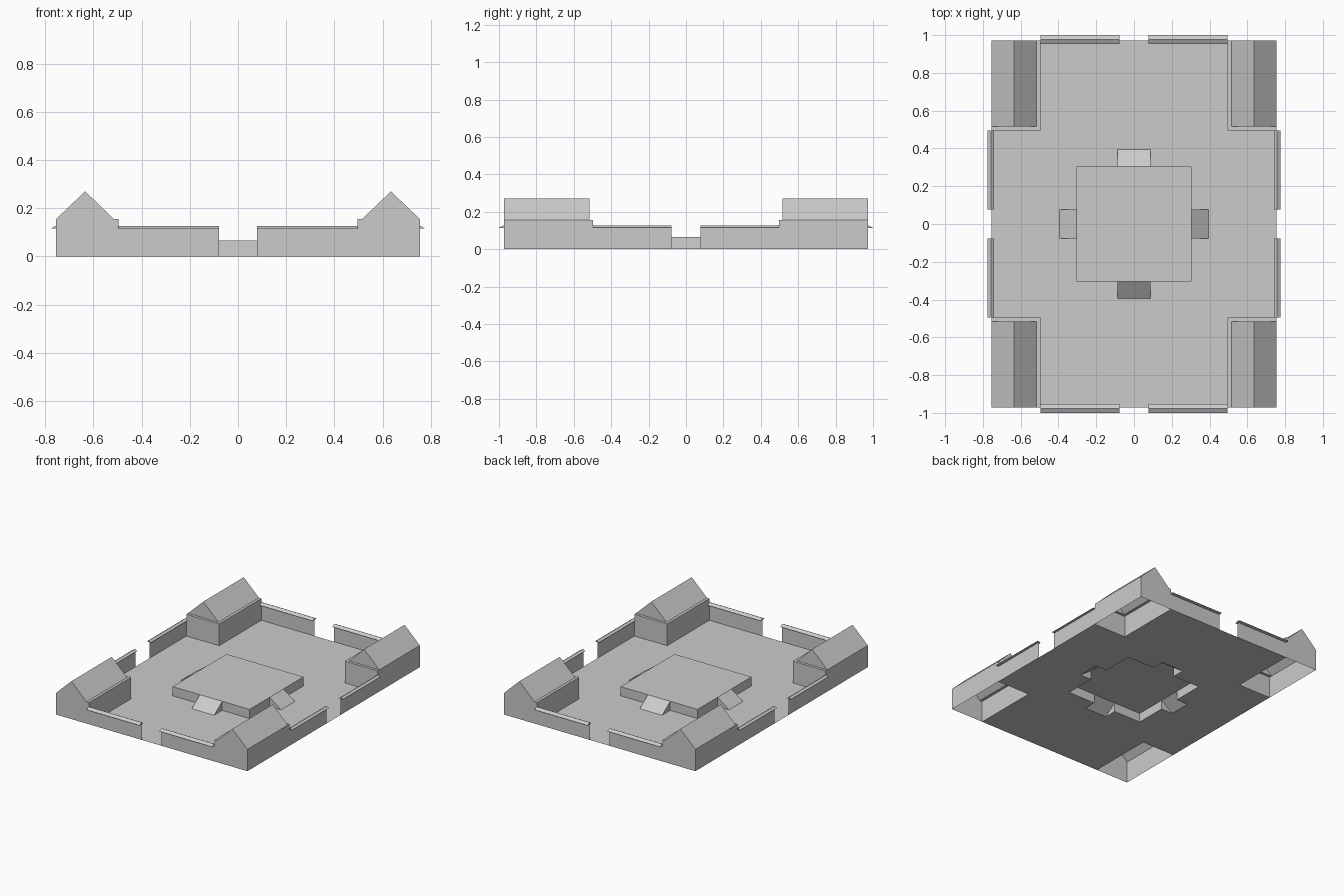
import bpy
from mathutils import Vector

if "Cube" in bpy.data.objects:
    bpy.data.objects.remove(bpy.data.objects["Cube"])

stone = bpy.data.materials.new("grey stone")
stone.diffuse_color = (0.6, 0.6, 0.6, 1)
stone.use_nodes = True
stone.node_tree.nodes["Principled BSDF"].inputs["Base Color"].default_value = stone.diffuse_color

# Main dimensions of one quarter of the walled court
EX, EY = 0.755, 0.972         # outer edge
IN, LEDGE = 0.496, 0.515      # inner corner of the pavilions, start of their roofs
EAVE, RIDGE = 0.155, 0.27     # pavilion heights
GATE = 0.078                  # half width of the gate gaps
P, R, H = 0.304, 0.395, 0.065 # platform half size, ramp end, platform height
WF, WS = 0.088, 0.078         # half widths of front and side ramps


def part(name, faces, core):
    """Quarter mesh with faces turned away from core, mirrored over x and y."""
    verts, index, polys = [], {}, []
    for face in faces:
        pts = [Vector(p) for p in face]
        centre = sum(pts, Vector()) / len(pts)
        normal = (pts[1] - pts[0]).cross(pts[2] - pts[0])
        if normal.dot(centre - Vector(core)) < 0:
            pts.reverse()
        poly = []
        for p in pts:
            key = tuple(round(c, 5) for c in p)
            if key not in index:
                index[key] = len(verts)
                verts.append(key)
            poly.append(index[key])
        polys.append(poly)
    mesh = bpy.data.meshes.new(name)
    mesh.from_pydata(verts, [], polys)
    mesh.materials.append(stone)
    obj = bpy.data.objects.new(name, mesh)
    bpy.context.collection.objects.link(obj)
    mod = obj.modifiers.new("mirror", 'MIRROR')
    mod.use_axis = (True, True, False)
    return obj


def flat(x0, x1, y0, y1, z):
    return [(x0, y0, z), (x1, y0, z), (x1, y1, z), (x0, y1, z)]


def upright(a, b, z0, z1):
    return [(*a, z0), (*b, z0), (*b, z1), (*a, z1)]


# Courtyard floor, left open under the platform, ramps and pavilions
def is_floor(x, y):
    under_platform = x < P and y < P
    under_ramp = (x < WF and y < R) or (y < WS and x < R)
    under_pavilion = x > IN and y > IN
    return not (under_platform or under_ramp or under_pavilion)


xs = [0, WF, P, R, IN, EX]
ys = [0, WS, P, R, IN, EY]
floor = [flat(x0, x1, y0, y1, 0)
         for x0, x1 in zip(xs, xs[1:]) for y0, y1 in zip(ys, ys[1:])
         if is_floor((x0 + x1) / 2, (y0 + y1) / 2)]
part("courtyard_floor", floor, (0, 0, -1))

# Raised central platform
part("platform", [
    flat(0, P, 0, P, H),
    upright((P, WS), (P, P), 0, H),
    upright((WF, P), (P, P), 0, H),
], (0, 0, 0))

# Ramps up to the platform
part("end_ramps", [
    [(0, P, H), (WF, P, H), (WF, R, 0), (0, R, 0)],
    [(WF, P, H), (WF, P, 0), (WF, R, 0)],
], (0, 0, 0))
part("side_ramps", [
    [(P, 0, H), (P, WS, H), (R, WS, 0), (R, 0, 0)],
    [(P, WS, H), (P, WS, 0), (R, WS, 0)],
], (0, 0, 0))

# Thin boundary walls
part("end_walls", [upright((GATE, EY), (IN, EY), 0, 0.114)], (0, 0, 0))
part("side_walls", [upright((EX, GATE), (EX, IN), 0, 0.116)], (0, 0, 0))


# Small gabled caps along the walls
def cap(name, line, half, z0, z1, along_x):
    def at(t, off, z):
        return (t, line + off, z) if along_x else (line + off, t, z)
    profile = [(-half, z0), (half, z0), (0, z1)]
    near = [at(GATE, *p) for p in profile]
    far = [at(IN, *p) for p in profile]
    faces = [near, far]
    for i in range(3):
        j = (i + 1) % 3
        faces.append([near[i], near[j], far[j], far[i]])
    part(name, faces, at((GATE + IN) / 2, 0, z0 + 0.4 * (z1 - z0)))


cap("end_wall_caps", 0.976, 0.024, 0.114, 0.127, True)
cap("side_wall_caps", 0.758, 0.017, 0.116, 0.127, False)

# Corner pavilions: walls, narrow ledge and gabled roof, open below
MID = (LEDGE + EX) / 2
part("corner_pavilions", [
    upright((IN, IN), (EX, IN), 0, EAVE),
    upright((IN, IN), (IN, EY), 0, EAVE),
    upright((EX, IN), (EX, EY), 0, EAVE),
    upright((IN, EY), (EX, EY), 0, EAVE),
    flat(IN, EX, IN, LEDGE, EAVE),
    flat(IN, LEDGE, LEDGE, EY, EAVE),
], (0.63, 0.74, 0.05))
part("pavilion_roofs", [
    [(LEDGE, LEDGE, EAVE), (MID, LEDGE, RIDGE), (MID, EY, RIDGE), (LEDGE, EY, EAVE)],
    [(EX, LEDGE, EAVE), (MID, LEDGE, RIDGE), (MID, EY, RIDGE), (EX, EY, EAVE)],
    [(LEDGE, LEDGE, EAVE), (EX, LEDGE, EAVE), (MID, LEDGE, RIDGE)],
    [(LEDGE, EY, EAVE), (EX, EY, EAVE), (MID, EY, RIDGE)],
], (MID, 0.74, EAVE))
